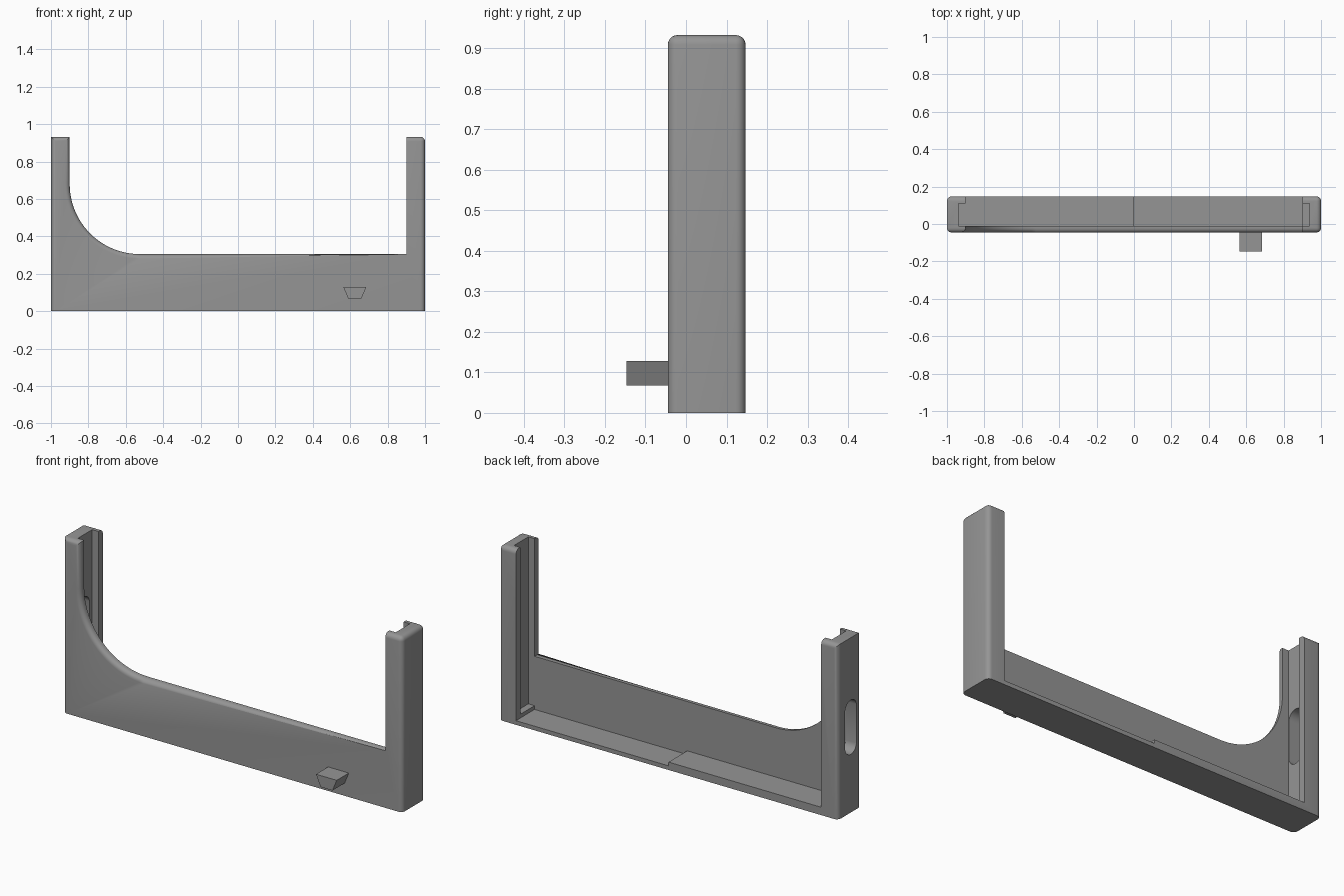
import bpy, bmesh, math

if "Cube" in bpy.data.objects:
    bpy.data.objects.remove(bpy.data.objects["Cube"])

grey = bpy.data.materials.new("mid grey")
grey.diffuse_color = (0.3, 0.3, 0.3, 1)
grey.use_nodes = True
grey.node_tree.nodes["Principled BSDF"].inputs["Base Color"].default_value = grey.diffuse_color

FRONT, BACK, TOP = -0.045, 0.147, 0.932


def extrude(name, pts, axis, a, b):
    """Prism from a 2D outline: axis 'y' takes (x, z), axis 'x' takes (y, z)."""
    def place(p, d):
        return (p[0], d, p[1]) if axis == 'y' else (d, p[0], p[1])
    bm = bmesh.new()
    lo = [bm.verts.new(place(p, a)) for p in pts]
    hi = [bm.verts.new(place(p, b)) for p in pts]
    n = len(pts)
    bm.faces.new(lo)
    bm.faces.new(hi)
    for i in range(n):
        j = (i + 1) % n
        bm.faces.new((lo[i], lo[j], hi[j], hi[i]))
    bmesh.ops.recalc_face_normals(bm, faces=bm.faces)
    mesh = bpy.data.meshes.new(name)
    bm.to_mesh(mesh)
    bm.free()
    ob = bpy.data.objects.new(name, mesh)
    bpy.context.collection.objects.link(ob)
    mesh.materials.append(grey)
    return ob


def cut_box(name, x0, x1, y0, y1, z0, z1):
    return extrude(name, [(x0, z0), (x1, z0), (x1, z1), (x0, z1)], 'y', y0, y1)


# Frame outline: low front wall, two arms, large fillet on the left
outline = [(-1, 0), (1, 0), (1, TOP), (0.9, TOP), (0.9, 0.305)]
steps = 24
for i in range(steps + 1):
    t = math.radians(270 - 90 * i / steps)
    outline.append((-0.525 + 0.375 * math.cos(t), 0.68 + 0.375 * math.sin(t)))
outline += [(-0.9, TOP), (-1, TOP)]
frame = extrude("frame", outline, 'y', FRONT, BACK)

# Rounded rims on the front and on the outer back edges
bm = bmesh.new()
bm.from_mesh(frame.data)


def near(a, b):
    return abs(a - b) < 1e-4


def rounded(e):
    p, q = e.verts[0].co, e.verts[1].co
    bottom = near(p.z, 0) and near(q.z, 0)
    outer = near(abs(p.x), 1) and near(p.x, q.x)
    top = near(p.z, TOP) and near(q.z, TOP)
    right_inner = near(p.x, 0.9) and near(q.x, 0.9)
    if bottom or right_inner:
        return False
    if near(p.y, q.y):
        return near(p.y, FRONT) or outer or top
    return top and near(p.x, 1)


bmesh.ops.bevel(bm, geom=[e for e in bm.edges if rounded(e)], offset=0.024,
                segments=5, profile=0.5, affect='EDGES', clamp_overlap=True)
bm.to_mesh(frame.data)
bm.free()

# Cutters: arm channels, open back, lower right floor, side slot
slot = []
for i in range(24):
    t = 2 * math.pi * (i + 0.5) / 24
    s = math.sin(t)
    slot.append((0.04 + 0.048 * math.cos(t),
                 0.455 + 0.048 * s + math.copysign(0.097, s)))
cutters = [
    cut_box("channel_cutter", -0.937, 0.937, -0.01, 0.11, 0.042, 1.2),
    cut_box("back_opening_cutter", -0.9, 0.9, -0.01, 0.3, 0.042, 1.2),
    cut_box("low_floor_cutter", 0, 0.9, -0.01, 0.3, 0.022, 0.3),
    extrude("slot_cutter", slot, 'x', -1.1, -0.92),
]
for c in cutters:
    c.hide_render = True
    c.hide_viewport = False
    m = frame.modifiers.new(c.name, 'BOOLEAN')
    m.operation = 'DIFFERENCE'
    m.solver = 'EXACT'
    m.object = c

# Apply the cuts and drop the cutters
bpy.context.view_layer.update()
deps = bpy.context.evaluated_depsgraph_get()
cut_mesh = bpy.data.meshes.new_from_object(frame.evaluated_get(deps))
frame.modifiers.clear()
frame.data = cut_mesh
for c in cutters:
    bpy.data.objects.remove(c)

# Tapered peg on the front
extrude("front_peg", [(0.59, 0.067), (0.66, 0.067), (0.685, 0.128), (0.563, 0.128)],
        'y', -0.147, FRONT + 0.002)

# Smooth the rounded edges only
bpy.context.view_layer.objects.active = frame
frame.select_set(True)
bpy.ops.object.shade_smooth_by_angle(angle=math.radians(30))
